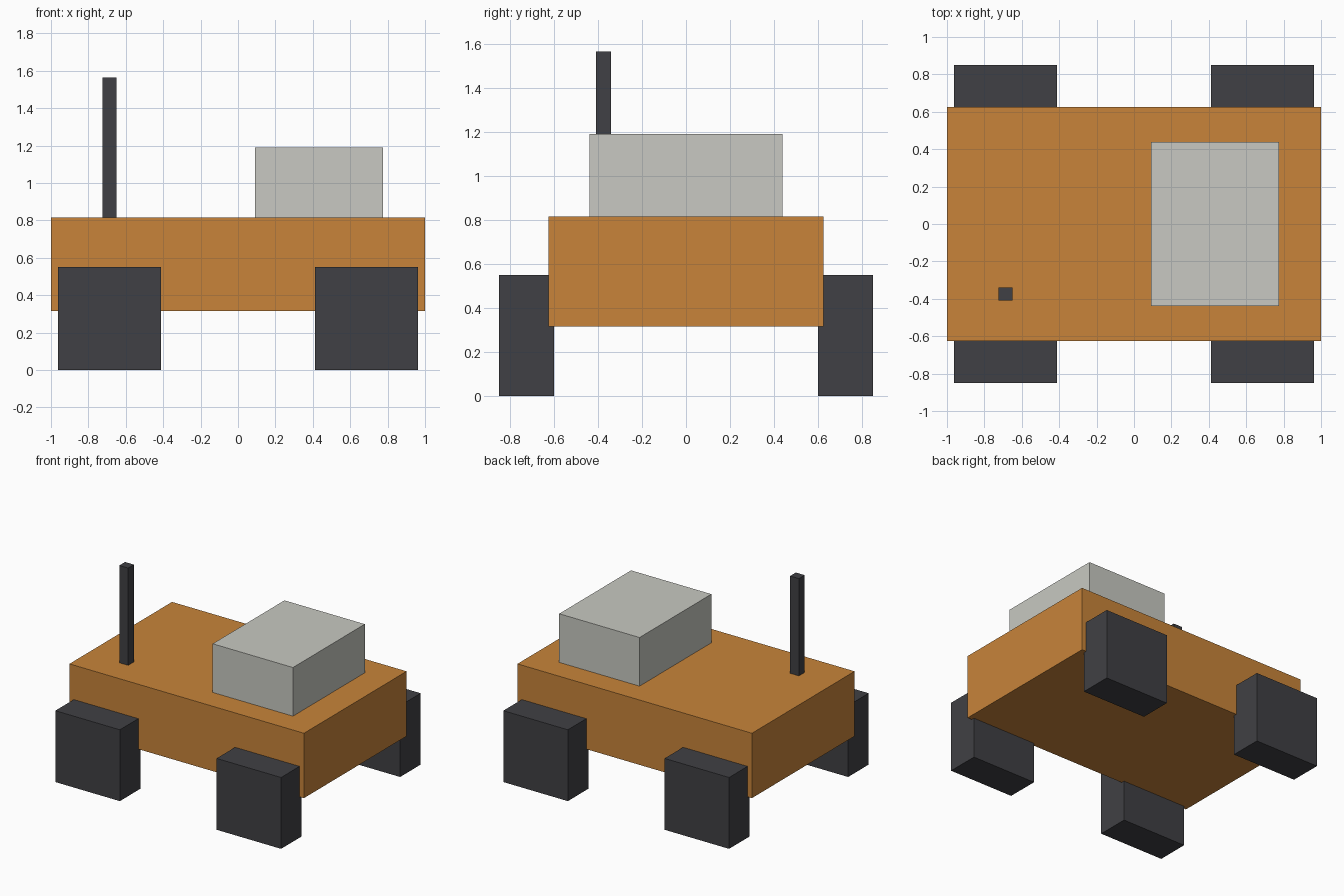
import bpy

default_cube = bpy.data.objects.get("Cube")
if default_cube:
    bpy.data.objects.remove(default_cube, do_unlink=True)


def make_material(name, rgb):
    mat = bpy.data.materials.new(name)
    mat.use_nodes = True
    color = (*rgb, 1.0)
    mat.diffuse_color = color
    mat.node_tree.nodes["Principled BSDF"].inputs["Base Color"].default_value = color
    return mat


def make_box(name, low, high, mat):
    """Add a box spanning two opposite corners."""
    center = [(a + b) / 2 for a, b in zip(low, high)]
    bpy.ops.mesh.primitive_cube_add(size=1, location=center)
    box = bpy.context.object
    box.name = box.data.name = name
    box.scale = [b - a for a, b in zip(low, high)]
    bpy.ops.object.transform_apply(location=False, rotation=False, scale=True)
    box.data.materials.append(mat)
    return box


orange = make_material("orange paint", (0.577, 0.231, 0.042))
grey = make_material("light grey", (0.578, 0.584, 0.539))
dark = make_material("dark rubber", (0.051, 0.051, 0.058))

# Chassis, with the cabin and mast standing on its deck
DECK = 0.815
make_box("body", (-1, -0.625, 0.315), (1, 0.625, DECK), orange)
make_box("cabin", (0.09, -0.4375, DECK), (0.775, 0.4375, 1.19), grey)
make_box("mast", (-0.725, -0.41, DECK), (-0.65, -0.34, 1.565), dark)

# Four block wheels, one near each corner
WHEEL_X, WHEEL_Y, WHEEL_SIZE = 0.6875, 0.725, (0.55, 0.25, 0.55)
for side_x, x_name in ((1, "left"), (-1, "right")):
    for side_y, y_name in ((-1, "front"), (1, "back")):
        x, y = side_x * WHEEL_X, side_y * WHEEL_Y
        dx, dy, height = WHEEL_SIZE
        make_box(f"{y_name}_{x_name}_wheel",
                 (x - dx / 2, y - dy / 2, 0),
                 (x + dx / 2, y + dy / 2, height), dark)
